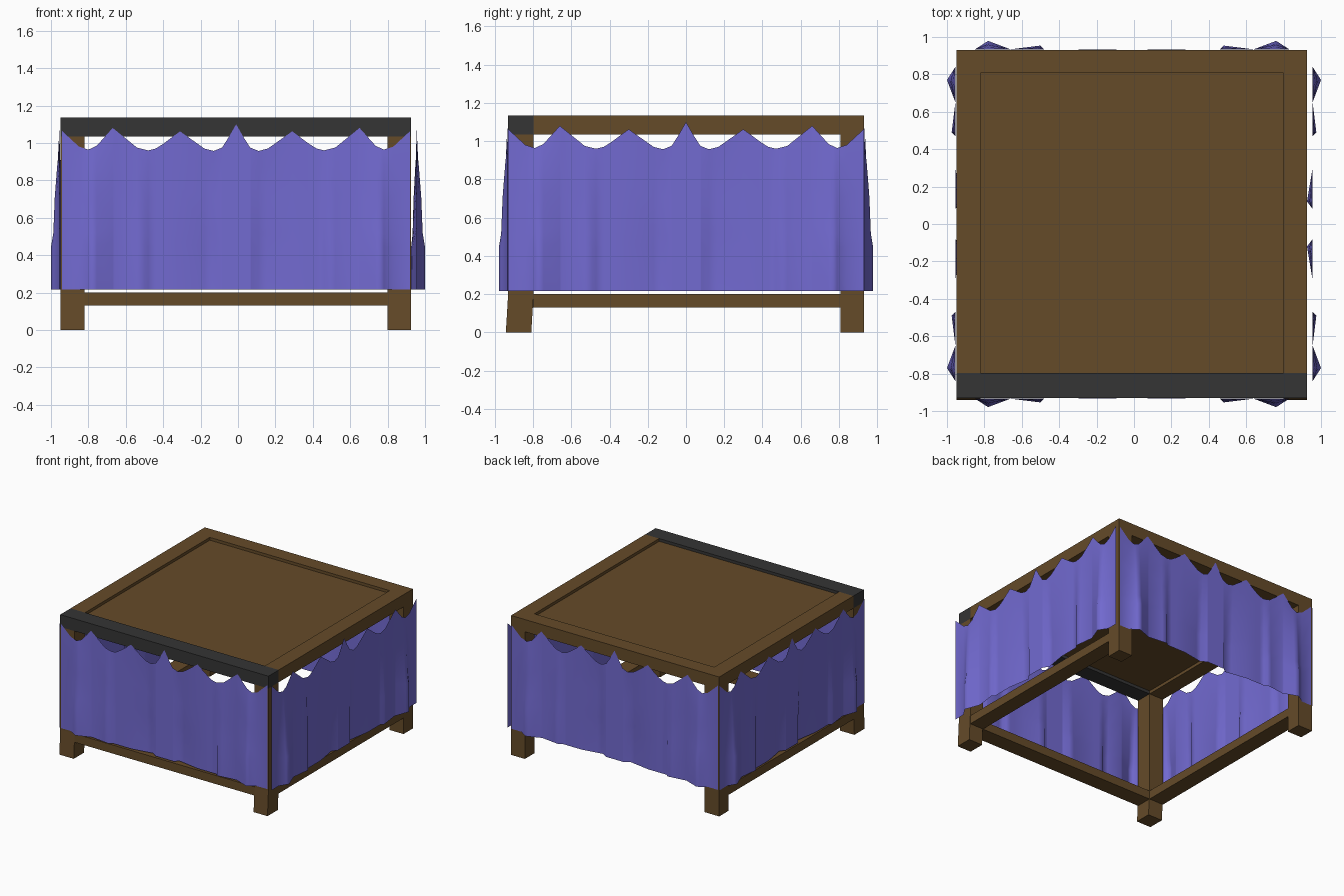
import bpy, bmesh
from mathutils import Vector

if "Cube" in bpy.data.objects:
    bpy.data.objects.remove(bpy.data.objects["Cube"])


def material(name, rgb):
    m = bpy.data.materials.new(name)
    m.diffuse_color = (*rgb, 1)
    m.use_nodes = True
    m.node_tree.nodes["Principled BSDF"].inputs["Base Color"].default_value = m.diffuse_color
    return m


WOOD = material("wood", (0.13, 0.07, 0.022))
DARK = material("dark_edge", (0.035, 0.035, 0.035))
CLOTH = material("cloth", (0.17, 0.145, 0.64))


def finish(bm, name, mat):
    bmesh.ops.recalc_face_normals(bm, faces=bm.faces)
    me = bpy.data.meshes.new(name)
    bm.to_mesh(me)
    bm.free()
    me.materials.append(mat)
    ob = bpy.data.objects.new(name, me)
    bpy.context.collection.objects.link(ob)
    return ob


def box(name, x, y, z, mat=WOOD, foot_shift=0.0):
    bm = bmesh.new()
    bmesh.ops.create_cube(bm, size=1)
    for v in bm.verts:
        v.co = Vector([lo + (c + 0.5) * (hi - lo) for c, (lo, hi) in zip(v.co, (x, y, z))])
        if v.co.z < 0.001:
            v.co.y += foot_shift
    return finish(bm, name, mat)


# outer and inner limits of the frame
XL, XLI, XRI, XR = -0.95, -0.82, 0.80, 0.925
YF, YFI, YBI, YB = -0.93, -0.797, 0.808, 0.93
Z0, Z1 = 1.035, 1.135

# legs: front feet lean forward slightly
for side, x in (("left", (XL, XLI)), ("right", (XRI, XR))):
    box(f"front_{side}_foot", x, (YF, YFI), (0, 0.2), foot_shift=-0.012)
    box(f"front_{side}_leg", x, (YF, YFI), (0.2, Z0))
    box(f"back_{side}_leg", x, (YBI, YB), (0, Z0))
    box(f"{side}_top_rail", x, (YFI, YB), (Z0, Z1))
    box(f"{side}_lower_rail", x, (YFI, YBI), (0.13, 0.2))

# cross rails and recessed top panel
box("front_lower_rail", (XLI, XRI), (YF, YFI), (0.13, 0.2))
box("front_top_rail", (XL, XR), (YF, YFI), (Z0, Z1), DARK)
box("back_top_rail", (XLI, XRI), (YBI, YB), (Z0, Z1))
box("top_panel", (XLI, XRI), (YFI, YBI), (1.06, 1.112))

# half profiles of the drapes: scalloped top edge, and fold depth at the hem
TOP = [(0, 1.10), (.04, 1.03), (.075, .975), (.12, .957), (.17, .97), (.30, 1.062),
       (.39, .995), (.43, .97), (.47, .96), (.53, .975), (.66, 1.08), (.745, .985),
       (.79, .964), (.84, .98), (.93, 1.063)]
FOLD = [(0, 0), (.08, 0), (.12, -.03), (.30, 0), (.47, 0), (.49, .02), (.65, 0),
        (.77, .045), (.84, 0), (.93, 0)]
FALL = [(0, 0), (.12, .25), (.35, .55), (.6, .72), (.7, 1), (1, 1)]


def lerp(points, s):
    for (a, va), (b, vb) in zip(points, points[1:]):
        if s <= b:
            return va + (vb - va) * (s - a) / (b - a)
    return points[-1][1]


def drape(name, place):
    half = sorted({s for s, _ in TOP + FOLD})
    cols = [-s for s in reversed(half[1:])] + half
    bm = bmesh.new()
    grid = []
    for s in cols:
        top = lerp(TOP, abs(s))
        grid.append([bm.verts.new(place(s, lerp(FOLD, abs(s)) * f, top + (0.215 - top) * u))
                     for u, f in FALL])
    for a, b in zip(grid, grid[1:]):
        for i in range(len(FALL) - 1):
            bm.faces.new((a[i], b[i], b[i + 1], a[i + 1]))
    ob = finish(bm, name, CLOTH)
    for p in ob.data.polygons:
        p.use_smooth = True


# four hanging drapes
drape("front_drape", lambda s, d, z: (s - 0.01, -0.934 - d, z))
drape("back_drape", lambda s, d, z: (s - 0.01, 0.934 + d, z))
drape("left_drape", lambda s, d, z: (-0.955 - d, s, z))
drape("right_drape", lambda s, d, z: (0.955 + d, s, z))
